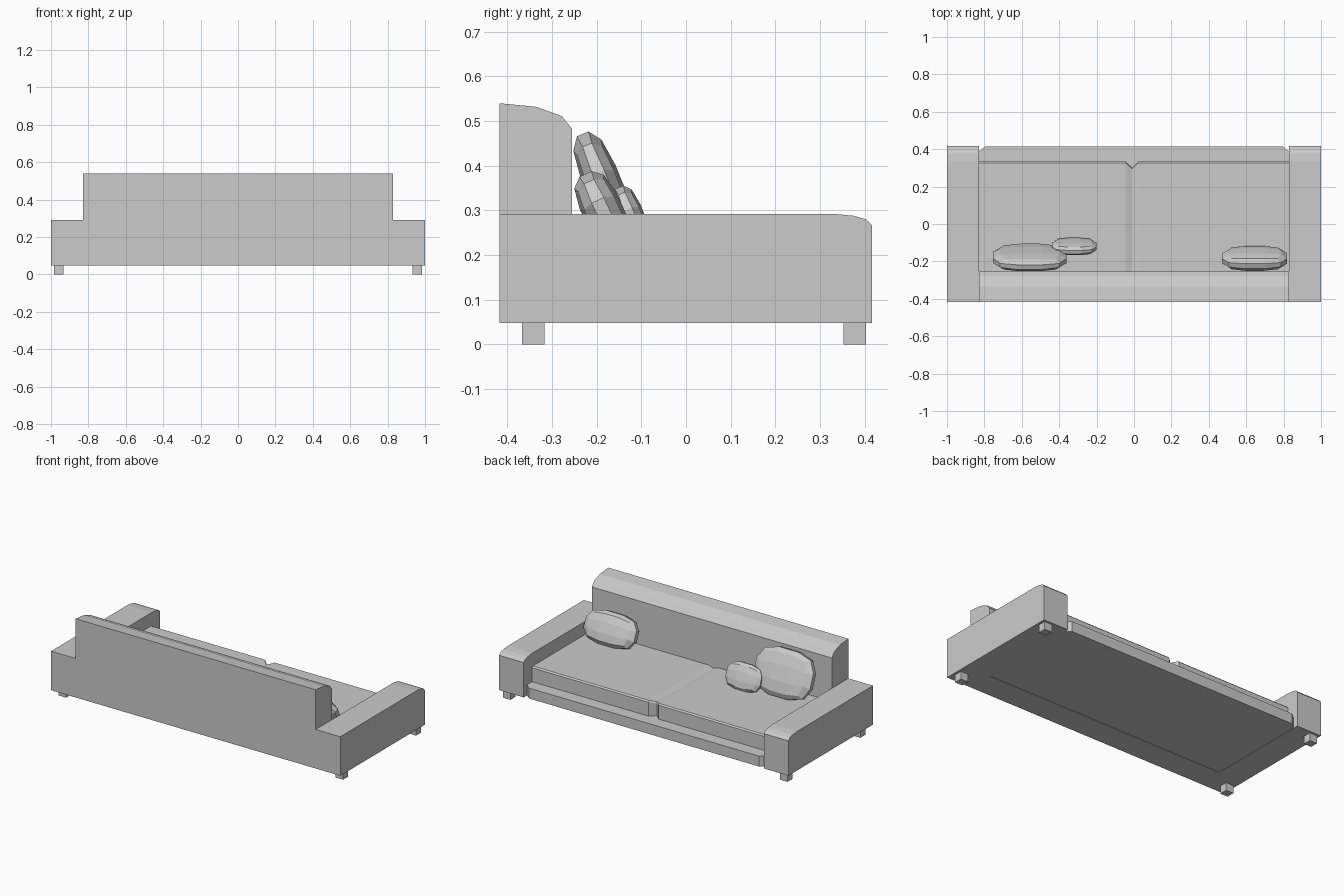
import bpy, bmesh
from math import radians
from mathutils import Matrix

if "Cube" in bpy.data.objects:
    bpy.data.objects.remove(bpy.data.objects["Cube"])


def finish(bm, name):
    bmesh.ops.recalc_face_normals(bm, faces=bm.faces)
    mesh = bpy.data.meshes.new(name)
    bm.to_mesh(mesh)
    bm.free()
    obj = bpy.data.objects.new(name, mesh)
    bpy.context.collection.objects.link(obj)
    return obj


def loft(name, rings):
    """Skin a list of equal-length rings and cap both ends."""
    bm = bmesh.new()
    vs = [[bm.verts.new(p) for p in ring] for ring in rings]
    n = len(vs[0])
    for a, b in zip(vs, vs[1:]):
        for i in range(n):
            j = (i + 1) % n
            bm.faces.new((a[i], a[j], b[j], b[i]))
    bm.faces.new(vs[0])
    bm.faces.new(vs[-1])
    return finish(bm, name)


def extrude_x(name, profile, x0, x1):
    return loft(name, [[(x, y, z) for y, z in profile] for x in (x0, x1)])


def extrude_z(name, outline, z0, z1):
    return loft(name, [[(x, y, z) for x, y in outline] for z in (z0, z1)])


def pillow(name, center, half, lean):
    """Faceted, boxy ellipsoid leaning towards the backrest."""
    bm = bmesh.new()
    bmesh.ops.create_cube(bm, size=2)
    bmesh.ops.subdivide_edges(bm, edges=bm.edges[:], cuts=2, use_grid_fill=True)
    for v in bm.verts:
        v.co *= 1.02 / sum(abs(c) ** 3 for c in v.co) ** (1 / 3)
        v.co = [c * h for c, h in zip(v.co, half)]
    bm.transform(Matrix.Translation(center) @ Matrix.Rotation(radians(lean), 4, 'X'))
    return finish(bm, name)


BOTTOM, INNER, BACK_Y = 0.048, 0.83, -0.255

# Backrest with rounded front top edge
extrude_x("backrest", [(-0.418, BOTTOM), (-0.418, 0.54), (-0.335, 0.532),
                       (-0.278, 0.511), (BACK_Y, 0.482), (BACK_Y, BOTTOM)],
          -INNER, INNER)

# Arms with rounded front top edge, and block feet
arm = [(-0.418, BOTTOM), (-0.418, 0.292), (0.333, 0.292), (0.375, 0.288),
       (0.403, 0.28), (0.417, 0.266), (0.417, BOTTOM)]
for side, s in (("left", -1), ("right", 1)):
    extrude_x(side + "_arm", arm, s * INNER, s * 1.0)
    for end, y in (("back", -0.342), ("front", 0.378)):
        extrude_x(f"{side}_{end}_foot",
                  [(y - .025, 0), (y + .025, 0), (y + .025, .05), (y - .025, .05)],
                  s * 0.932, s * 0.984)

# Base with clipped front corners
extrude_z("base", [(-INNER, BACK_Y), (INNER, BACK_Y), (INNER, 0.385),
                   (0.795, 0.415), (-0.795, 0.415), (-INNER, 0.385)],
          0.05, 0.115)

# Seat cushions: one run with a V groove in the middle
columns = [(-INNER, 0.335, 0.21), (-0.045, 0.335, 0.21), (-0.01, 0.302, 0.199),
           (0.025, 0.335, 0.21), (INNER, 0.335, 0.21)]
loft("seat_cushions", [[(x, BACK_Y, 0.112), (x, BACK_Y, top), (x, y - 0.008, top),
                        (x, y, top - 0.008), (x, y, 0.112)]
                       for x, y, top in columns])

# Throw pillows
pillow("large_pillow", (-0.557, -0.179, 0.342), (0.197, 0.042, 0.14), 22)
pillow("small_pillow", (-0.32, -0.12, 0.278), (0.12, 0.03, 0.08), 22)
pillow("wide_pillow", (0.645, -0.184, 0.293), (0.175, 0.045, 0.098), 25)
